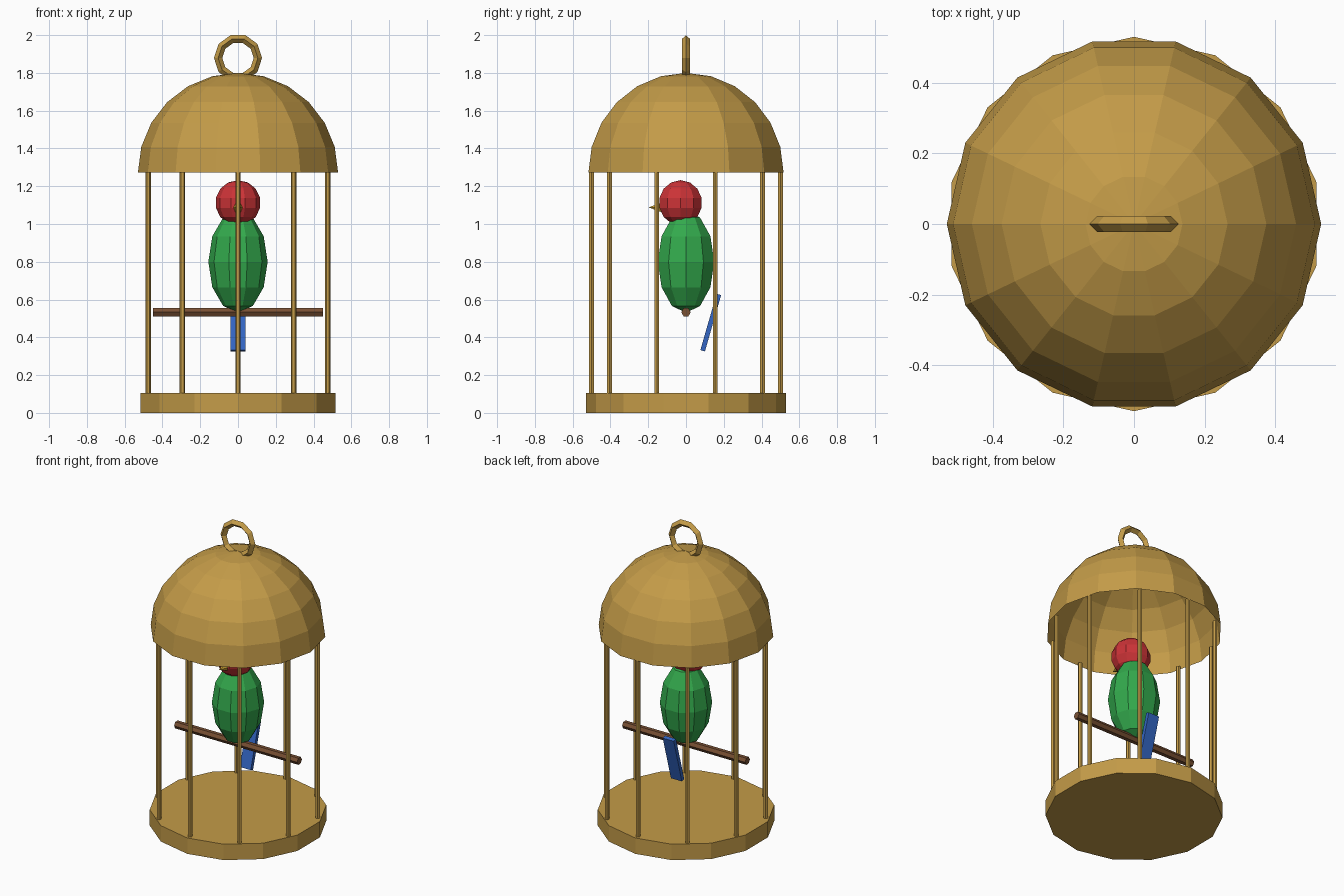
import bpy, bmesh
from math import sin, cos, pi

if "Cube" in bpy.data.objects:
    bpy.data.objects.remove(bpy.data.objects["Cube"])


def material(name, rgb):
    m = bpy.data.materials.new(name)
    m.diffuse_color = (*rgb, 1)
    m.use_nodes = True
    m.node_tree.nodes["Principled BSDF"].inputs["Base Color"].default_value = m.diffuse_color
    return m


GOLD = material("brass", (0.55, 0.33, 0.065))
GREEN = material("green", (0.033, 0.40, 0.073))
RED = material("red", (0.60, 0.033, 0.038))
BLUE = material("blue", (0.033, 0.133, 0.55))
BROWN = material("wood", (0.19, 0.08, 0.033))
YELLOW = material("beak_yellow", (0.60, 0.36, 0.03))


def lathe(name, profile, sides, mat, loc=(0, 0, 0), rot=(0, 0, 0), phase=0.0, cap=True):
    """Spin (radius, z) points round z; flat faces."""
    bm = bmesh.new()
    rings = []
    for r, z in profile:
        if r < 1e-6:
            rings.append([bm.verts.new((0, 0, z))] * sides)
        else:
            rings.append([bm.verts.new((r * cos(phase + 2 * pi * i / sides),
                                        r * sin(phase + 2 * pi * i / sides), z))
                          for i in range(sides)])
    for a, b in zip(rings, rings[1:]):
        for i in range(sides):
            j = (i + 1) % sides
            bm.faces.new(list(dict.fromkeys((a[i], a[j], b[j], b[i]))))
    if cap:
        if profile[0][0] > 1e-6:
            bm.faces.new(rings[0][::-1])
        if profile[-1][0] > 1e-6:
            bm.faces.new(rings[-1])
    me = bpy.data.meshes.new(name)
    bm.to_mesh(me)
    bm.free()
    me.materials.append(mat)
    ob = bpy.data.objects.new(name, me)
    ob.location, ob.rotation_euler = loc, rot
    bpy.context.collection.objects.link(ob)
    return ob


def arc(r, h, rings, start=-90):
    """Ellipse profile from the start latitude to the top pole."""
    steps = [(start + (90 - start) * i / rings) * pi / 180 for i in range(rings + 1)]
    return [(r * cos(t), h * sin(t)) for t in steps]


# Cage base
lathe("cage_base", [(0.53, 0), (0.53, 0.105)], 14, GOLD, phase=pi / 2)

# Bars
for i in range(10):
    a = pi / 2 + 2 * pi * i / 10
    lathe(f"cage_bar_{i + 1}", [(0.0145, 0.08), (0.0145, 1.28)], 6, GOLD,
          loc=(0.5 * cos(a), 0.5 * sin(a), 0))

# Open dome
lathe("cage_dome", arc(0.53, 0.528, 6, 0), 14, GOLD, loc=(0, 0, 1.272), cap=False)

# Hanging ring
bpy.ops.mesh.primitive_torus_add(major_segments=10, minor_segments=4, major_radius=0.105,
                                 minor_radius=0.022, location=(0, 0, 1.879),
                                 rotation=(pi / 2, 0, 0))
ring = bpy.context.object
ring.name = "hanging_ring"
ring.data.materials.append(GOLD)

# Perch
lathe("perch", [(0.025, -0.45), (0.025, 0.45)], 6, BROWN,
      loc=(0, 0, 0.533), rot=(0, pi / 2, 0), phase=pi / 2)

# Bird
lathe("bird_body", arc(0.157, 0.27, 6), 10, GREEN, loc=(0, 0, 0.80))
lathe("bird_head", arc(0.12, 0.12, 7), 10, RED, loc=(0, -0.029, 1.112))
lathe("bird_beak", [(0.035, 0), (0, 0.083)], 6, YELLOW,
      loc=(0, -0.115, 1.088), rot=(pi / 2, 0, 0))

# Tail
bpy.ops.mesh.primitive_cube_add(size=1, location=(0, 0.131, 0.478), rotation=(-0.28, 0, 0))
tail = bpy.context.object
tail.name = "bird_tail"
tail.scale = (0.08, 0.025, 0.31)
tail.data.materials.append(BLUE)
